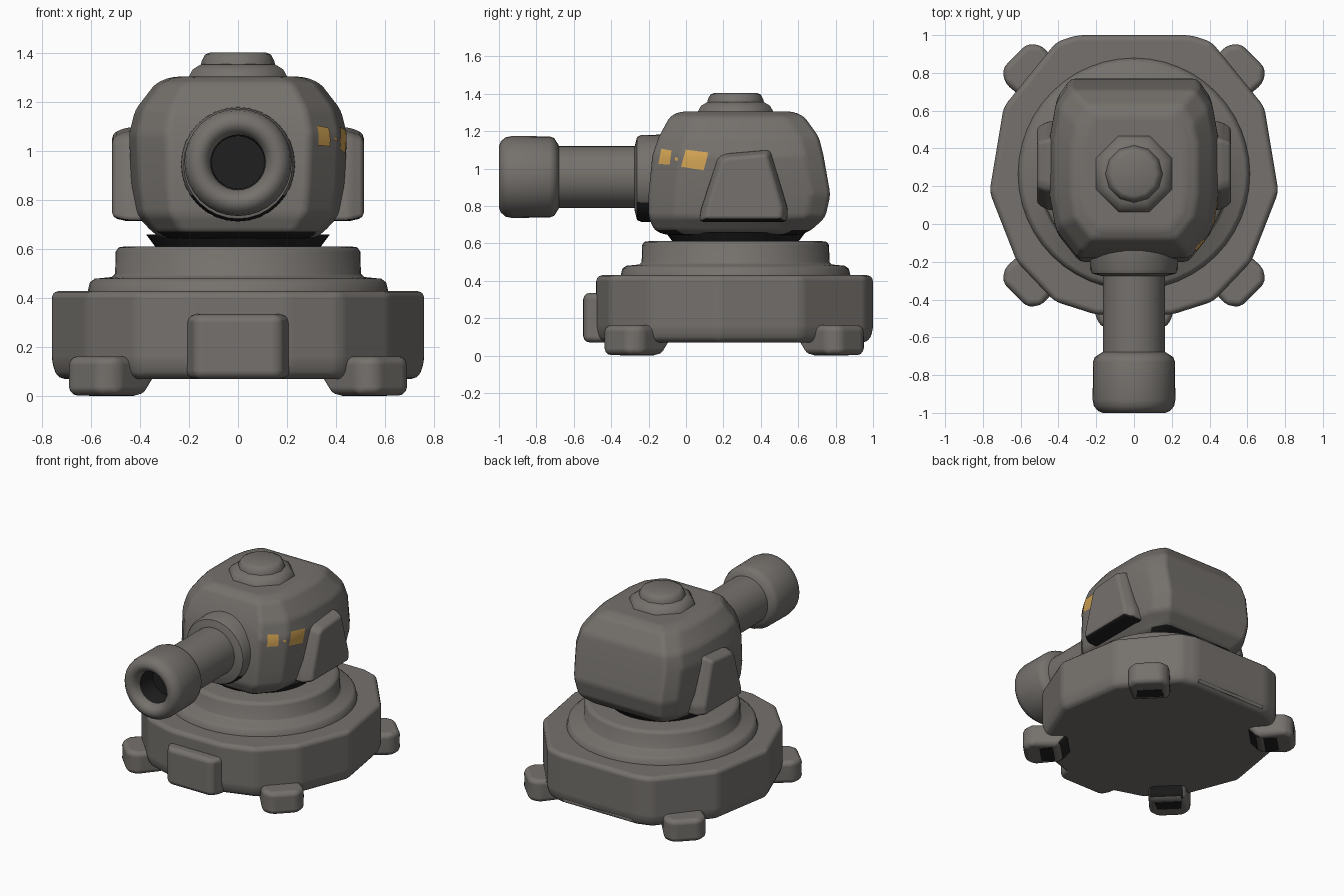
import bpy, bmesh, math
from mathutils import Vector
from mathutils.bvhtree import BVHTree

if "Cube" in bpy.data.objects:
    bpy.data.objects.remove(bpy.data.objects["Cube"])


def mat(name, col):
    m = bpy.data.materials.new(name)
    m.diffuse_color = (*col, 1)
    m.use_nodes = True
    m.node_tree.nodes["Principled BSDF"].inputs["Base Color"].default_value = m.diffuse_color
    return m


GREY = mat("warm_grey", (0.178, 0.166, 0.153))
DARK = mat("near_black", (0.014, 0.014, 0.014))
YELLOW = mat("worn_yellow", (0.66, 0.38, 0.09))
CY = 0.265  # y of the vertical turning axis


def loft(name, rings, material=GREY, bevel=0, angle=35, segs=3):
    """Skin a stack of equal-length rings and cap both ends."""
    bm = bmesh.new()
    vs = [[bm.verts.new(p) for p in r] for r in rings]
    n = len(rings[0])
    for a, b in zip(vs, vs[1:]):
        for i in range(n):
            bm.faces.new((a[i], a[(i + 1) % n], b[(i + 1) % n], b[i]))
    bm.faces.new(vs[0])
    bm.faces.new(vs[-1])
    bmesh.ops.recalc_face_normals(bm, faces=bm.faces)
    me = bpy.data.meshes.new(name)
    bm.to_mesh(me)
    bm.free()
    ob = bpy.data.objects.new(name, me)
    bpy.context.collection.objects.link(ob)
    me.materials.append(material)
    me.shade_smooth()
    if bevel:
        md = ob.modifiers.new("soft_edges", 'BEVEL')
        md.width = bevel
        md.segments = segs
        md.limit_method = 'ANGLE'
        md.angle_limit = math.radians(15)
        md.harden_normals = True
    else:
        me.set_sharp_from_angle(angle=math.radians(angle))
    return ob


def darken(ob, rule):
    """Give the dark material to every face that meets the rule."""
    ob.data.materials.append(DARK)
    for f in ob.data.polygons:
        if rule(f):
            f.material_index = 1


def turned(name, profile, n=40, material=GREY, angle=35, turn=0):
    """Vertical lathe about the turret axis; profile of (radius, z)."""
    rings = [[(r * math.cos(t), CY + r * math.sin(t), z)
              for t in (2 * math.pi * (i + turn) / n for i in range(n))] for r, z in profile]
    return loft(name, rings, material, 0, angle)


def mirrored(pts):
    return pts + [(-x, y) for x, y in reversed(pts)]


# Base: faceted outline with soft rims
outline = mirrored([(0.30, 1.0), (0.41, 0.965), (0.69, 0.62), (0.765, 0.17), (0.62, -0.2),
                    (0.42, -0.41), (0.2, -0.48)])
loft("base", [[(x * s, CY + (y - CY) * s, z) for x, y in outline]
              for s, z in ((0.965, 0.07), (1, 0.13), (1, 0.43))], bevel=0.05)

# Plate at the front of the base
plate = mirrored([(0.22, -0.40), (0.205, -0.49), (0.17, -0.55)])
loft("base_front_plate", [[(x, y, z) for x, y in plate] for z in (0.07, 0.335)], bevel=0.045)

# Four feet pointing diagonally outward, with an undercut dark inner end
for sx in (-1, 1):
    for sy, y0 in ((1, 0.77), (-1, -0.255)):
        d = Vector((sx, sy)).normalized()
        p = Vector((-d.y, d.x))
        c = Vector((sx * 0.51, y0))

        def ring(inner, k=1.0):
            return [c + d * a + p * b * k for a, b in
                    ((0.17, 0.09), (0.11, 0.14), (inner, 0.12),
                     (inner, -0.12), (0.11, -0.14), (0.17, -0.09))]
        where = "%s_%s" % ("right" if sx > 0 else "left", "back" if sy > 0 else "front")
        foot = loft("foot_" + where, [[(*q, z) for q in ring(i)] for i, z in
                                      ((-0.07, 0.003), (-0.145, 0.09), (-0.15, 0.163))],
                    bevel=0.035)
        inward = -Vector((d.x, d.y, 0))
        darken(foot, lambda f: f.normal.dot(inward) > 0.5)
        # Dark patch on the sole
        loft("sole_" + where, [[(*(c + d * a + p * b), z) for a, b in
                                ((0.06, 0.08), (-0.03, 0.09), (-0.03, -0.09), (0.06, -0.08))]
                               for z in (0.0, 0.008)], DARK)

# Turning rings and dark neck
turned("turntable", [(0.62, 0.40), (0.615, 0.425), (0.605, 0.465), (0.585, 0.48), (0.515, 0.487),
                     (0.502, 0.50), (0.50, 0.59), (0.488, 0.608), (0.46, 0.612)], n=48, angle=60)
turned("neck", [(0.33, 0.60), (0.375, 0.66)], material=DARK)


# Turret head: stacked sections with chamfered corners
def section(z, hx, y0, y1):
    k = hx / 0.443
    pts = mirrored([(hx - 0.10 * k, y1), (hx - 0.03 * k, y1 - 0.10), (hx, y1 - 0.27 * k),
                    (hx, y0 + 0.32 * k), (hx - 0.03 * k, y0 + 0.15 * k), (hx - 0.15 * k, y0)])
    return [(x, y, z) for x, y in pts]


head = loft("turret_head", [section(*s) for s in (
    (0.645, 0.31, -0.11, 0.61), (0.67, 0.35, -0.17, 0.67), (0.74, 0.415, -0.20, 0.745),
    (0.86, 0.435, -0.20, 0.772), (1.07, 0.445, -0.18, 0.735), (1.17, 0.42, -0.145, 0.71),
    (1.28, 0.335, -0.085, 0.63), (1.305, 0.27, -0.03, 0.57))], bevel=0.025, segs=2)
darken(head, lambda f: f.normal.z < -0.9)

# Armour pods on both sides, dark underneath
pod = [(0.07, 0.715), (0.08, 0.78), (0.17, 1.06), (0.21, 1.08), (0.45, 1.1), (0.545, 0.78), (0.54, 0.715)]
for s, nm in ((1, "right"), (-1, "left")):
    rings = []
    for x, k in ((0.36, 1.0), (0.455, 1.0), (0.514, 0.86)):
        rings.append([(s * x, 0.31 + (y - 0.31) * k, 0.86 + (z - 0.86) * (k + 0.04 * (k < 1)))
                      for y, z in pod])
    darken(loft("side_pod_" + nm, rings, bevel=0.02, segs=2),
           lambda f: f.normal.z < -0.9)

# Hatch on top: eight-sided foot, round cap
turned("hatch_base", [(0.225, 1.28), (0.215, 1.31), (0.20, 1.335), (0.165, 1.355), (0.12, 1.36)],
       n=8, turn=0.5, angle=60)
turned("hatch_cap", [(0.155, 1.34), (0.148, 1.37), (0.135, 1.395), (0.115, 1.404)], n=12, angle=60)


# Gun parts: lathes about the y axis
def barrel_part(name, profile, n=32, zc=0.955, angle=45):
    rings = [[(r * math.cos(t), y, zc + r * math.sin(t))
              for t in (2 * math.pi * i / n for i in range(n))] for r, y in profile]
    return loft(name, rings, angle=angle)


collar = barrel_part("barrel_collar", [(0.235, -0.10), (0.232, -0.24), (0.222, -0.262),
                                       (0.19, -0.27), (0.17, -0.275)], zc=0.947)
darken(collar, lambda f: f.normal.z < -0.5)
barrel_part("barrel", [(0.165, -0.15), (0.165, -0.67), (0.165, -0.72)])
muzzle = barrel_part("muzzle", [(0.16, -0.675), (0.185, -0.69), (0.208, -0.705), (0.217, -0.73),
                                (0.219, -0.93), (0.212, -0.965), (0.19, -0.99), (0.165, -1.0),
                                (0.14, -0.992), (0.12, -0.97), (0.112, -0.94), (0.108, -0.80)])
darken(muzzle, lambda f: f.center.y < -0.7 and max(
    math.hypot(muzzle.data.vertices[v].co.x, muzzle.data.vertices[v].co.z - 0.955)
    for v in f.vertices) < 0.1125)

# Yellow paint chips, draped on the right side of the head
bpy.context.view_layer.update()
tree = BVHTree.FromObject(head, bpy.context.evaluated_depsgraph_get())


def chip(name, corners, n=8):
    """Four (y, z) corners, filled with a grid projected along -x."""
    a, b, c, d = (Vector(p) for p in corners)
    bm = bmesh.new()
    grid = []
    for i in range(n + 1):
        row = []
        for j in range(n + 1):
            q = a.lerp(b, i / n).lerp(d.lerp(c, i / n), j / n)
            hit, nor, _, _ = tree.ray_cast(Vector((2, q.x, q.y)), Vector((-1, 0, 0)))
            row.append(bm.verts.new(hit + nor * 0.004))
        grid.append(row)
    for i in range(n):
        for j in range(n):
            bm.faces.new((grid[i][j], grid[i + 1][j], grid[i + 1][j + 1], grid[i][j + 1]))
    me = bpy.data.meshes.new(name)
    bm.to_mesh(me)
    bm.free()
    me.materials.append(YELLOW)
    me.shade_smooth()
    bpy.context.collection.objects.link(bpy.data.objects.new(name, me))


chip("paint_chip_front", [(-0.145, 1.025), (-0.085, 1.02), (-0.075, 1.095), (-0.13, 1.105)])
chip("paint_chip_dot", [(-0.058, 1.045), (-0.045, 1.04), (-0.04, 1.055), (-0.055, 1.06)], 2)
chip("paint_chip_side", [(-0.025, 1.01), (0.095, 0.99), (0.12, 1.085), (0.0, 1.1)])
